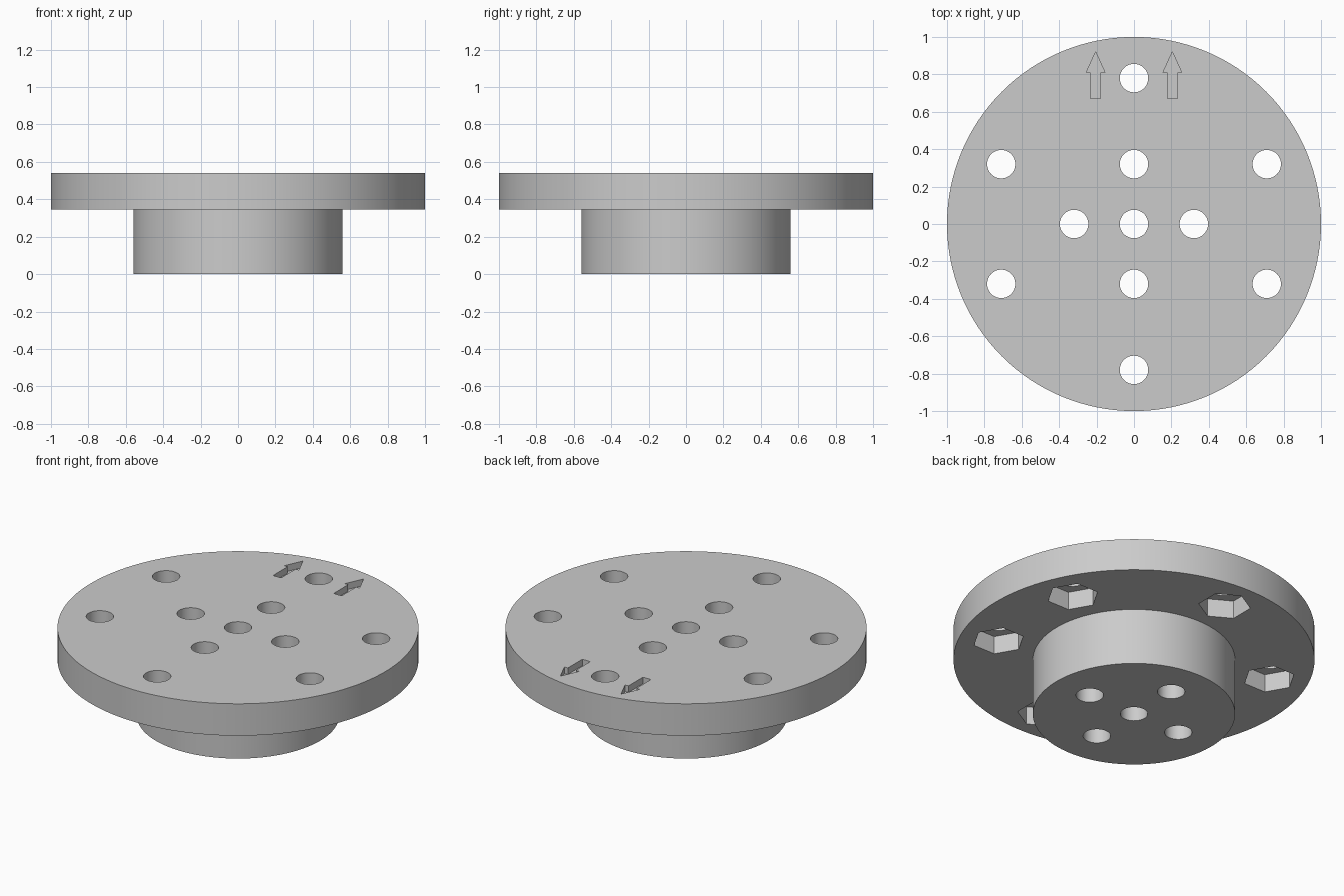
import bpy, bmesh, math

if "Cube" in bpy.data.objects:
    bpy.data.objects.remove(bpy.data.objects["Cube"], do_unlink=True)

# Dimensions
FLANGE_R, HUB_R = 1.0, 0.56
HUB_TOP, TOP = 0.345, 0.54
HOLE_R, NUT_R, NUT_DEPTH, ARROW_DEPTH = 0.076, 0.145, 0.11, 0.04

grey = bpy.data.materials.new("plain_grey")
grey.use_nodes = True
colour = (0.6, 0.6, 0.6, 1)
grey.diffuse_color = colour
grey.node_tree.nodes["Principled BSDF"].inputs["Base Color"].default_value = colour


def ring(radius, sides, centre=(0, 0), turn=0.0):
    """Counter-clockwise points of a regular polygon."""
    steps = [turn + math.tau * i / sides for i in range(sides)]
    return [(centre[0] + radius * math.cos(a), centre[1] + radius * math.sin(a)) for a in steps]


def add_prism(bm, outline, z0, z1):
    low = [bm.verts.new((x, y, z0)) for x, y in outline]
    high = [bm.verts.new((x, y, z1)) for x, y in outline]
    bm.faces.new(low[::-1])
    bm.faces.new(high)
    n = len(outline)
    for i in range(n):
        j = (i + 1) % n
        bm.faces.new((low[i], low[j], high[j], high[i]))


def make_object(name, bm):
    bmesh.ops.recalc_face_normals(bm, faces=bm.faces)
    mesh = bpy.data.meshes.new(name)
    bm.to_mesh(mesh)
    bm.free()
    mesh.materials.append(grey)
    obj = bpy.data.objects.new(name, mesh)
    bpy.context.collection.objects.link(obj)
    return obj


def make_prisms(name, outlines, z0, z1):
    bm = bmesh.new()
    for outline in outlines:
        add_prism(bm, outline, z0, z1)
    return make_object(name, bm)


# Flange and hub turned as one solid
bm = bmesh.new()
profile = [(HUB_R, 0), (HUB_R, HUB_TOP), (FLANGE_R, HUB_TOP), (FLANGE_R, TOP)]
loops = [[bm.verts.new((x, y, z)) for x, y in ring(r, 128)] for r, z in profile]
for lower, upper in zip(loops, loops[1:]):
    for i in range(128):
        j = (i + 1) % 128
        bm.faces.new((lower[i], lower[j], upper[j], upper[i]))
bm.faces.new(loops[0][::-1])
bm.faces.new(loops[-1])
body = make_object("flanged_hub", bm)

# Bolt hole positions
inner = [(0, 0), (0.32, 0), (-0.32, 0), (0, 0.32), (0, -0.32)]
sides = [(sx * 0.71, sy * 0.32) for sx in (1, -1) for sy in (1, -1)]
ends = [(0, 0.78), (0, -0.78)]

# Hexagonal nut pockets under the flange
pockets = [ring(NUT_R, 6, p) for p in sides]
pockets += [ring(NUT_R, 6, p, math.pi / 2) for p in ends]

# Direction arrows sunk into the top
arrow = [(-0.027, 0.67), (0.027, 0.67), (0.027, 0.81), (0.05, 0.81),
         (0, 0.92), (-0.05, 0.81), (-0.027, 0.81)]
arrows = [[(x + side * 0.205, y) for x, y in arrow] for side in (1, -1)]

cutters = [
    make_prisms("nut_pocket_cutter", pockets, HUB_TOP - 0.1, HUB_TOP + NUT_DEPTH),
    make_prisms("bolt_hole_cutter", [ring(HOLE_R, 48, p) for p in inner + sides + ends], -0.1, TOP + 0.1),
    make_prisms("arrow_cutter", arrows, TOP - ARROW_DEPTH, TOP + 0.1),
]
for cutter in cutters:
    cutter.hide_render = True
    mod = body.modifiers.new(cutter.name, 'BOOLEAN')
    mod.operation = 'DIFFERENCE'
    mod.solver = 'EXACT'
    mod.object = cutter

# Bake the cuts and discard the cutters
bpy.context.view_layer.update()
result = bpy.data.meshes.new_from_object(body.evaluated_get(bpy.context.evaluated_depsgraph_get()))
body.modifiers.clear()
body.data = result
for cutter in cutters:
    bpy.data.objects.remove(cutter, do_unlink=True)

# Smooth curved walls, keep edges crisp
bpy.ops.object.select_all(action='DESELECT')
body.select_set(True)
bpy.context.view_layer.objects.active = body
bpy.ops.object.shade_smooth_by_angle(angle=math.radians(30))
